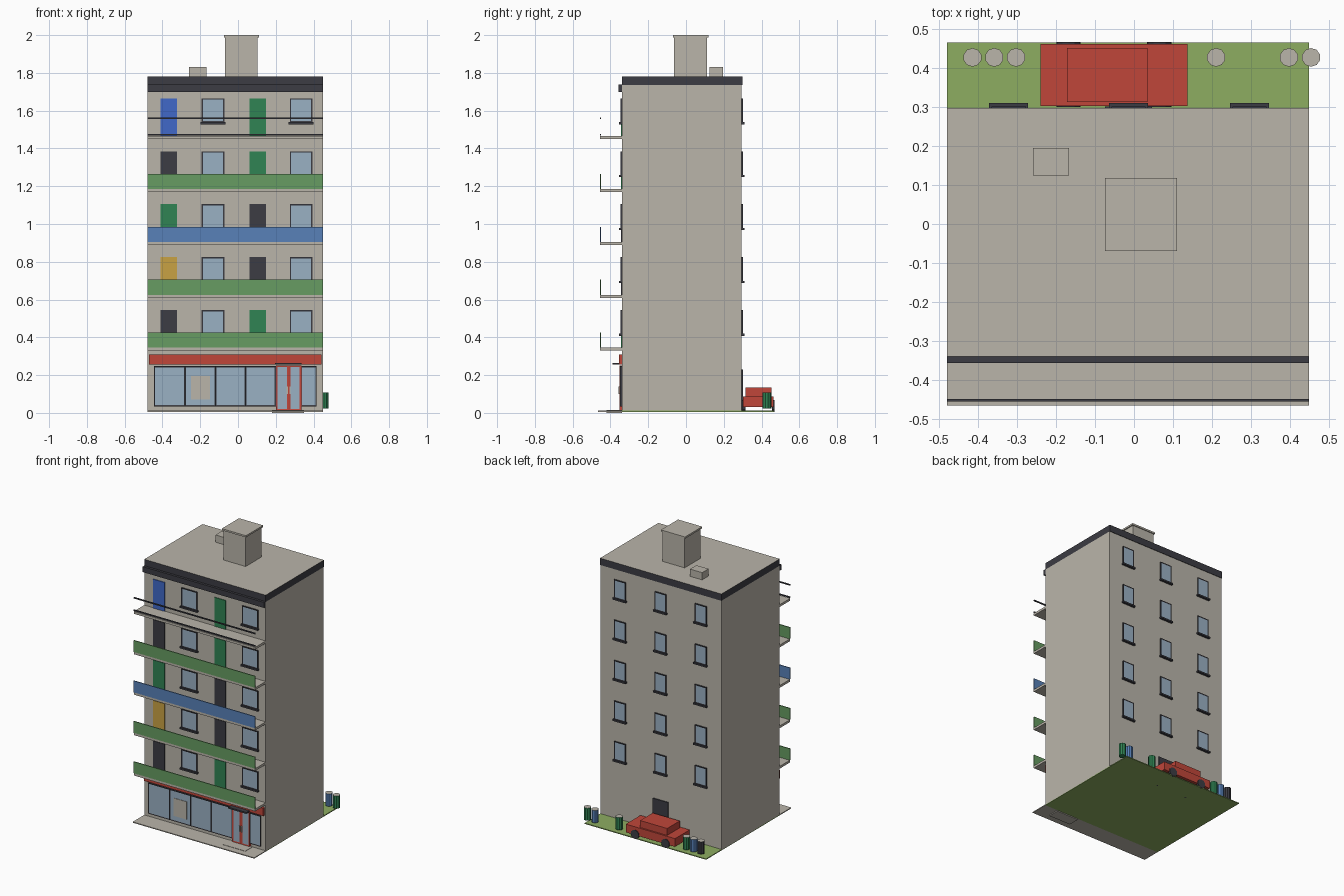
import bpy, bmesh
from math import radians
from mathutils import Matrix, Vector

if "Cube" in bpy.data.objects:
    bpy.data.objects.remove(bpy.data.objects["Cube"])


def material(name, r, g, b):
    # sRGB bytes to a linear flat colour
    col = [((c / 255 + 0.055) / 1.055) ** 2.4 for c in (r, g, b)] + [1.0]
    m = bpy.data.materials.new(name)
    m.use_nodes = True
    m.diffuse_color = col
    m.node_tree.nodes["Principled BSDF"].inputs["Base Color"].default_value = col
    return m


STONE = material("warm_stone", 186, 181, 170)
DARK = material("charcoal", 60, 60, 67)
GLASS = material("pale_glass", 154, 177, 196)
RED = material("red_paint", 192, 70, 58)
GREEN = material("balcony_green", 103, 156, 98)
BLUE = material("balcony_blue", 88, 129, 184)
DOOR_GREEN = material("door_green", 48, 131, 83)
YELLOW = material("door_yellow", 201, 162, 68)
DOOR_BLUE = material("door_blue", 65, 105, 200)
GRASS = material("grass", 141, 173, 97)


def finish(name, bm, mats):
    bmesh.ops.recalc_face_normals(bm, faces=bm.faces)
    mesh = bpy.data.meshes.new(name)
    bm.to_mesh(mesh)
    bm.free()
    for m in mats:
        mesh.materials.append(m)
    ob = bpy.data.objects.new(name, mesh)
    bpy.context.collection.objects.link(ob)
    return ob


def add_box(bm, x, y, z):
    size = Vector((x[1] - x[0], y[1] - y[0], z[1] - z[0]))
    mid = Vector((sum(x), sum(y), sum(z))) / 2
    mat = Matrix.Translation(mid) @ Matrix.Diagonal(size).to_4x4()
    bmesh.ops.create_cube(bm, size=1, matrix=mat)


def box(name, mat, x, y, z, top=None):
    bm = bmesh.new()
    add_box(bm, x, y, z)
    if top:
        for f in bm.faces:
            f.material_index = int(f.normal.z > 0.5)
    return finish(name, bm, [mat, top] if top else [mat])


def framed_pane(name, frame, x, y, z, border, side):
    # a plate whose outward face is inset and recessed as glass
    bm = bmesh.new()
    add_box(bm, x, y, z)
    bm.normal_update()
    face = next(f for f in bm.faces if f.normal.y * side > 0.5)
    bmesh.ops.inset_region(bm, faces=[face], thickness=border, depth=-0.002)
    face.material_index = 1
    return finish(name, bm, [frame, GLASS])


def cylinder(name, mats, centre, radius, depth, sides, axis="Z"):
    bm = bmesh.new()
    rot = Matrix.Rotation(radians(90), 4, "X") if axis == "Y" else Matrix.Identity(4)
    bmesh.ops.create_cone(bm, cap_ends=True, segments=sides, radius1=radius, radius2=radius,
                          depth=depth, matrix=Matrix.Translation(centre) @ rot)
    bm.normal_update()
    for f in bm.faces:
        f.material_index = int(len(mats) > 1 and f.normal.z > 0.5)
    return finish(name, bm, mats)


WIDE = (-0.48, 0.45)
FRONT, BACK = -0.34, 0.295

# Ground
box("lawn", GRASS, WIDE, (FRONT, 0.466), (0.006, 0.012))
box("pavement", STONE, WIDE, (-0.466, FRONT), (0.006, 0.012))
box("door_step", STONE, (0.18, 0.35), (-0.42, FRONT), (0, 0.014))

# Main block, roof and rooftop units
box("building_body", STONE, WIDE, (FRONT, BACK), (0.01, 1.735))
box("roof_slab", DARK, WIDE, (FRONT, 0.298), (1.735, 1.782), top=STONE)
box("front_gutter", DARK, WIDE, (-0.357, FRONT), (1.70, 1.738))
box("stair_tower", STONE, (-0.068, 0.103), (-0.063, 0.112), (1.78, 1.988))
box("stair_tower_cap", STONE, (-0.075, 0.11), (-0.07, 0.118), (1.988, 2.0))
box("roof_vent", STONE, (-0.26, -0.167), (0.125, 0.195), (1.78, 1.832))


def window(name, cx, width, sill_width, top, side):
    wall = FRONT if side < 0 else BACK
    depth = sorted((wall, wall + side * 0.007))
    framed_pane(name, DARK, (cx - width / 2, cx + width / 2), depth,
                (top - 0.128, top), 0.01, side)
    box(name + "_sill", DARK, (cx - sill_width / 2, cx + sill_width / 2),
        sorted((wall, wall + side * 0.016)), (top - 0.137, top - 0.126))


# Five storeys: balcony panel, left-hand door, right-hand door
storeys = [(GREEN, DARK, DOOR_GREEN), (GREEN, YELLOW, DARK), (BLUE, DOOR_GREEN, DARK),
           (GREEN, DARK, DOOR_GREEN), (None, DOOR_BLUE, DOOR_GREEN)]
for i, (panel, door_a, door_b) in enumerate(storeys):
    floor = 0.345 + 0.28 * i
    top = floor + 0.2
    tag = f"_{i + 1}"
    box("balcony_slab" + tag, STONE, WIDE, (-0.455, FRONT), (floor - 0.016, floor))
    if panel:
        box("balcony_panel" + tag, panel, WIDE, (-0.456, -0.45), (floor, floor + 0.08))
    else:
        for label, z in (("lower", floor + 0.004), ("upper", floor + 0.09)):
            box(f"balcony_{label}_rail", DARK, WIDE, (-0.456, -0.449), (z, z + 0.008))
    for label, mat, x in (("a", door_a, -0.41), ("b", door_b, 0.06)):
        box(f"balcony_door_{label}{tag}", mat, (x, x + 0.087), (FRONT - 0.005, FRONT), (floor, top))
    for cx in (-0.132, 0.334):
        window("front_window" + tag, cx, 0.12, 0.132, top, -1)
    for cx in (-0.322, -0.014, 0.297):
        window("back_window" + tag, cx, 0.088, 0.1, top, 1)

# Shop front
edges = [-0.445, -0.28, -0.12, 0.04, 0.2]
bays = list(zip(edges, edges[1:])) + [(0.334, 0.416)]
for bay in bays:
    framed_pane("shop_window", DARK, bay, (-0.35, FRONT), (0.035, 0.247), 0.008, -1)
box("window_poster", STONE, (-0.25, -0.148), (-0.351, -0.347), (0.072, 0.195))
for leaf in ((0.2, 0.268), (0.268, 0.336)):
    framed_pane("shop_door_leaf", RED, leaf, (-0.352, FRONT), (0.012, 0.252), 0.014, -1)
for x in (0.258, 0.272):
    box("door_handle", STONE, (x, x + 0.006), (-0.357, -0.352), (0.1, 0.14))
box("shop_sign", RED, (-0.472, 0.442), (-0.355, FRONT), (0.256, 0.31))
box("door_canopy", DARK, (0.196, 0.336), (-0.388, FRONT), (0.255, 0.265))

# Back door
box("back_door", DARK, (-0.074, 0.046), (BACK, 0.302), (0.01, 0.23))

# Parked car
box("car_body", RED, (-0.24, 0.137), (0.303, 0.463), (0.03, 0.087))
box("car_cabin", RED, (-0.172, 0.035), (0.314, 0.452), (0.087, 0.135))
for x in (-0.168, 0.065):
    for y in (0.307, 0.461):
        cylinder("car_wheel", [DARK], (x, y, 0.036), 0.031, 0.014, 12, "Y")

# Bins
bins = [(0.455, DOOR_GREEN), (0.398, BLUE), (0.211, DOOR_GREEN),
        (-0.303, DOOR_GREEN), (-0.359, BLUE), (-0.415, DARK)]
for x, mat in bins:
    cylinder("bin", [mat, STONE], (x, 0.428, 0.066), 0.024, 0.086, 10)
